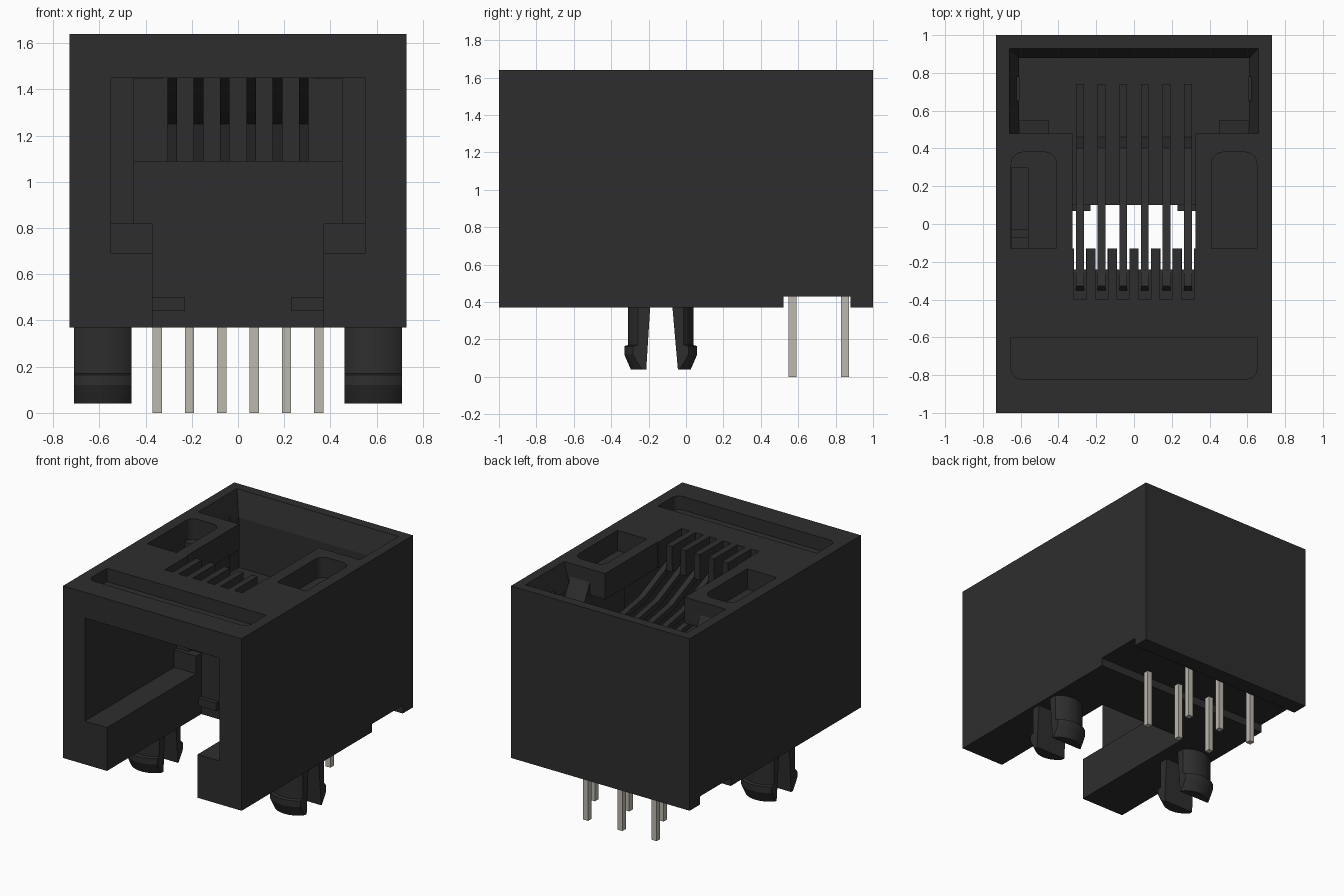
import bpy, bmesh, math
from mathutils import Vector

cube = bpy.data.objects.get("Cube")
if cube:
    bpy.data.objects.remove(cube, do_unlink=True)


def material(name, rgb):
    m = bpy.data.materials.new(name)
    m.use_nodes = True
    m.diffuse_color = (*rgb, 1)
    b = next(n for n in m.node_tree.nodes if n.type == 'BSDF_PRINCIPLED')
    b.inputs["Base Color"].default_value = (*rgb, 1)
    b.inputs["Roughness"].default_value = 0.6
    return m


BLACK = material("black plastic", (0.027, 0.027, 0.027))
METAL = material("tin metal", (0.50, 0.48, 0.42))


def add(name, bm, mat):
    bmesh.ops.recalc_face_normals(bm, faces=bm.faces)
    me = bpy.data.meshes.new(name)
    bm.to_mesh(me)
    bm.free()
    me.materials.append(mat)
    ob = bpy.data.objects.new(name, me)
    bpy.context.collection.objects.link(ob)
    return ob


def loft(name, rings, mat=BLACK):
    """Closed solid through equal-length rings of points."""
    bm = bmesh.new()
    loops = [[bm.verts.new(p) for p in r] for r in rings]
    n = len(loops[0])
    for a, b in zip(loops, loops[1:]):
        for i in range(n):
            j = (i + 1) % n
            bm.faces.new((a[i], a[j], b[j], b[i]))
    bm.faces.new(loops[0][::-1])
    bm.faces.new(loops[-1])
    return add(name, bm, mat)


def rect(x0, x1, y0, y1, z):
    return [(x0, y0, z), (x1, y0, z), (x1, y1, z), (x0, y1, z)]


def box(name, x0, x1, y0, y1, z0, z1, mat=BLACK):
    return loft(name, [rect(x0, x1, y0, y1, z) for z in (z0, z1)], mat)


def prism_x(name, pts, x0, x1, mat=BLACK):
    """Extrude a (y, z) profile along x."""
    return loft(name, [[(x, y, z) for y, z in pts] for x in (x0, x1)], mat)


def round_pocket(x0, x1, y_square, y_round, z0, r):
    """Pocket cutter with both corners rounded at one end."""
    s = 1 if y_round > y_square else -1
    pts = [(x0, y_square), (x1, y_square)]
    for cx, start in ((x1 - r, 0), (x0 + r, 90)):
        for k in range(6):
            a = math.radians(start + 18 * k)
            pts.append((cx + r * math.cos(a), y_round - s * r + s * r * math.sin(a)))
    return loft("pocket_cutter", [[(x, y, z) for x, y in pts] for z in (z0, 1.75)])


def boolean(ob, cutter, op='DIFFERENCE'):
    cutter.hide_render = True
    m = ob.modifiers.new("cut", 'BOOLEAN')
    m.operation, m.object, m.solver = op, cutter, 'EXACT'
    dg = bpy.context.evaluated_depsgraph_get()
    me = bpy.data.meshes.new_from_object(ob.evaluated_get(dg))
    ob.modifiers.clear()
    ob.data = me
    bpy.data.objects.remove(cutter, do_unlink=True)


# Housing shell
body = box("housing", -.73, .73, -1, 1, .37, 1.64)
FLOOR = 1.09
wire_x = [-.285 + .114 * i for i in range(6)]

cutters = [
    # plug opening and latch slot
    box("c", -.55, .55, -1.1, .07, .69, 1.45),
    box("c", -.37, .37, -1.1, .10, .30, .75),
    box("c", -.45, .45, -.9, .10, .72, 1.449),
    box("c", -.45, .45, 0, .52, FLOOR, 1.448),
    # contact window in the roof
    box("c", -.325, .325, -.13, .6, 1.2, 1.75),
    # rear pocket, with sloped rim
    box("c", -.61, .61, .48, .88, FLOOR, 1.7),
    loft("c", [rect(-.61, .61, .479, .88, 1.46),
               rect(-.66, .66, .479, .93, 1.64),
               rect(-.66, .66, .479, .93, 1.75)]),
    # shallow pockets in the roof
    round_pocket(-.65, .65, -.60, -.82, 1.54, .05),
    round_pocket(-.65, -.41, -.13, .38, 1.49, .06),
    round_pocket(.41, .65, -.13, .38, 1.49, .06),
    box("c", -.649, -.56, -.129, .30, .55, 1.6),
    box("c", -.648, -.561, -.07, -.03, .30, .7),
    # recess under the rear
    box("c", -.9, .9, .52, .88, .30, .43),
]
# comb slots that hold the contact tips
for x in wire_x:
    cutters.append(box("c", x - .033, x + .033, -.40, -.10, 1.50, 1.75))
    cutters.append(box("c", x - .032, x + .032, -.24, -.10, 1.40, 1.6))
for c in cutters:
    boolean(body, c)

# Side latch details
for s, side in ((1, "left"), (-1, "right")):
    xa, xb = sorted((s * .45, s * .61))
    prism_x(side + "_pocket_wedge",
            [(.47, 1.12), (.55, 1.08), (.55, 1.40), (.47, 1.56)], xa, xb)
    xa, xb = sorted((s * .23, s * .37))
    box(side + "_slot_stop", xa, xb, .07, .11, .44, .50)
    xa, xb = sorted((s * .37, s * .55))
    box(side + "_rear_stop", xa, xb, .04, .11, .68, .82)
    xa, xb = sorted((s * .605, s * .63))
    box(side + "_pocket_rib", xa, xb, .65, .78, FLOOR, 1.50)

# Spring contacts: flat at the rear, then a kink and a long rise to the comb
path = [(.74, 1.11), (.45, 1.11), (.39, 1.27), (.10, 1.32), (-.24, 1.47), (-.34, 1.53)]
t = .045
for i, x in enumerate(wire_x):
    upper, lower = [], []
    for k, p in enumerate(path):
        a, b = Vector(path[max(k - 1, 0)]), Vector(path[min(k + 1, len(path) - 1)])
        d = (b - a).normalized()
        n = Vector((d.y, -d.x)) * t / 2
        upper.append(tuple(Vector(p) + n))
        lower.append(tuple(Vector(p) - n))
    prism_x("spring_contact_%d" % (i + 1), upper + lower[::-1], x - .021, x + .021)

# Solder pins in two staggered rows
for i in range(6):
    x = -.35 + .14 * i
    y = .57 if i % 2 else .85
    box("solder_pin_%d" % (i + 1), x - .02, x + .02, y - .021, y + .021, 0, .45, METAL)

# Split snap pegs
PY = -.135
for s, side in ((1, "left"), (-1, "right")):
    px = s * .585
    rings = []
    for r, z in ((.16, .04), (.195, .12), (.195, .165), (.175, .17), (.175, .38)):
        rings.append([(px + r * math.cos(k * math.pi / 24), PY + r * math.sin(k * math.pi / 24), z)
                      for k in range(48)])
    peg = loft(side + "_snap_peg", rings)
    boolean(peg, box("c", px - .125, px + .125, -1, 1, 0, 1), 'INTERSECT')
    boolean(peg, prism_x("c", [(-.215, 0), (-.04, 0), (-.075, .40), (-.19, .40)], px - .3, px + .3))
    bpy.ops.object.select_all(action='DESELECT')
    peg.select_set(True)
    bpy.context.view_layer.objects.active = peg
    bpy.ops.object.shade_smooth_by_angle(angle=math.radians(20))
